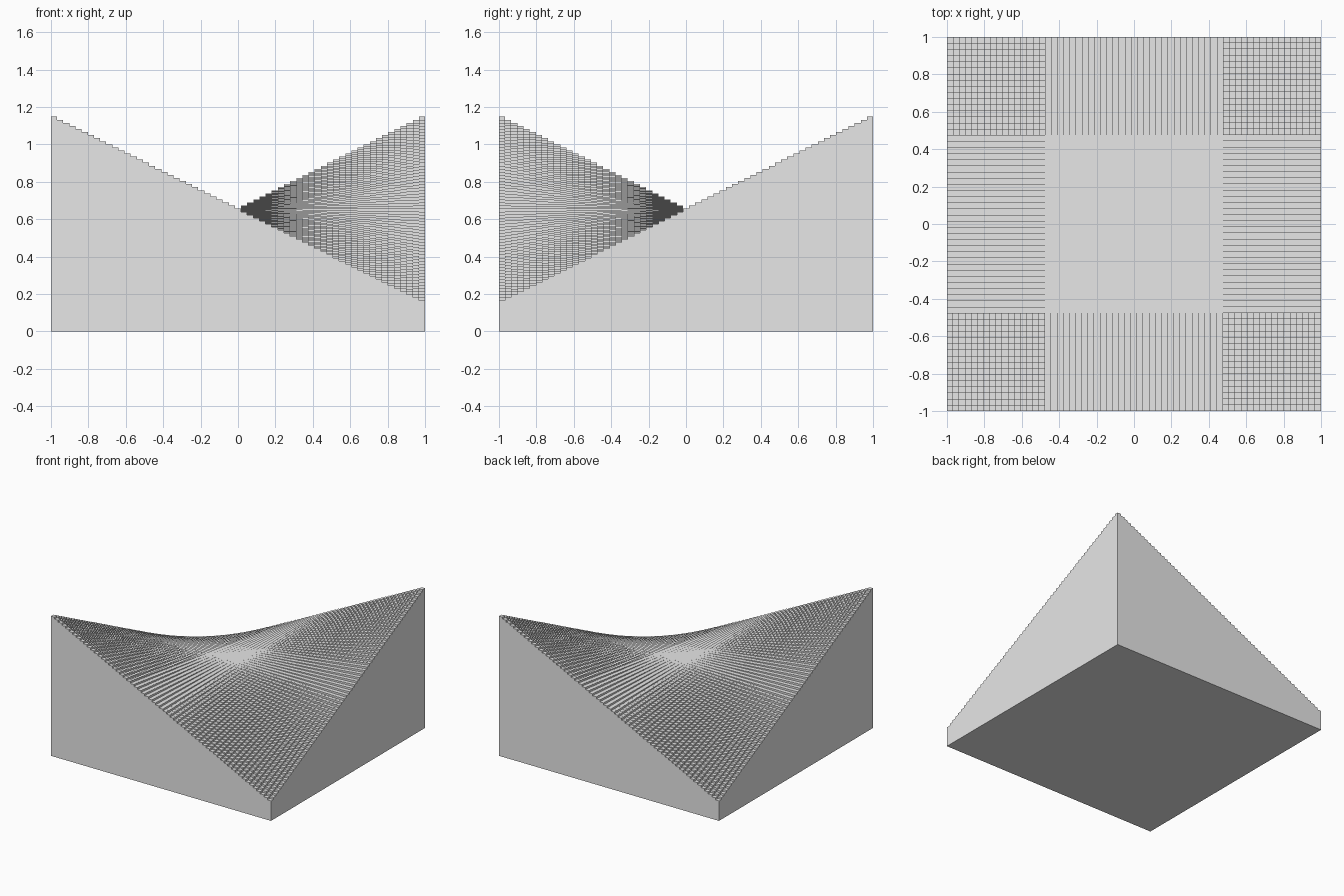
import bpy
import bmesh

cube = bpy.data.objects.get("Cube")
if cube:
    bpy.data.objects.remove(cube, do_unlink=True)

HALF = 30                      # columns on each side of the middle one
CELL = 2 / (2 * HALF + 1)      # column width


def height(i, j):
    """Top of a column in the saddle; zero outside the block."""
    if max(abs(i), abs(j)) > HALF:
        return 0.0
    return (20 + i * j / 60) * CELL / 1.0 * 1.0


def add_face(bm, *corners):
    bm.faces.new([bm.verts.new(c) for c in corners])


bm = bmesh.new()
for i in range(-HALF - 1, HALF + 1):
    for j in range(-HALF - 1, HALF + 1):
        x0, x1 = (i - 0.5) * CELL, (i + 0.5) * CELL
        y0, y1 = (j - 0.5) * CELL, (j + 0.5) * CELL
        h, hx, hy = height(i, j), height(i + 1, j), height(i, j + 1)
        # flat column top
        if h > 0:
            add_face(bm, (x0, y0, h), (x1, y0, h), (x1, y1, h), (x0, y1, h))
        # risers to the next column along x and along y, outer walls included
        if abs(h - hx) > 1e-6:
            add_face(bm, (x1, y0, hx), (x1, y1, hx), (x1, y1, h), (x1, y0, h))
        if abs(h - hy) > 1e-6:
            add_face(bm, (x0, y1, hy), (x0, y1, h), (x1, y1, h), (x1, y1, hy))

# underside
add_face(bm, (-1, -1, 0), (-1, 1, 0), (1, 1, 0), (1, -1, 0))
bmesh.ops.remove_doubles(bm, verts=bm.verts[:], dist=1e-5)

mesh = bpy.data.meshes.new("stepped_saddle_block")
bm.to_mesh(mesh)
bm.free()
block = bpy.data.objects.new("stepped_saddle_block", mesh)
bpy.context.collection.objects.link(block)

# single grey
grey = bpy.data.materials.new("light_grey")
grey.use_nodes = True
colour = (0.8, 0.8, 0.8, 1)
grey.diffuse_color = colour
grey.node_tree.nodes["Principled BSDF"].inputs["Base Color"].default_value = colour
mesh.materials.append(grey)
